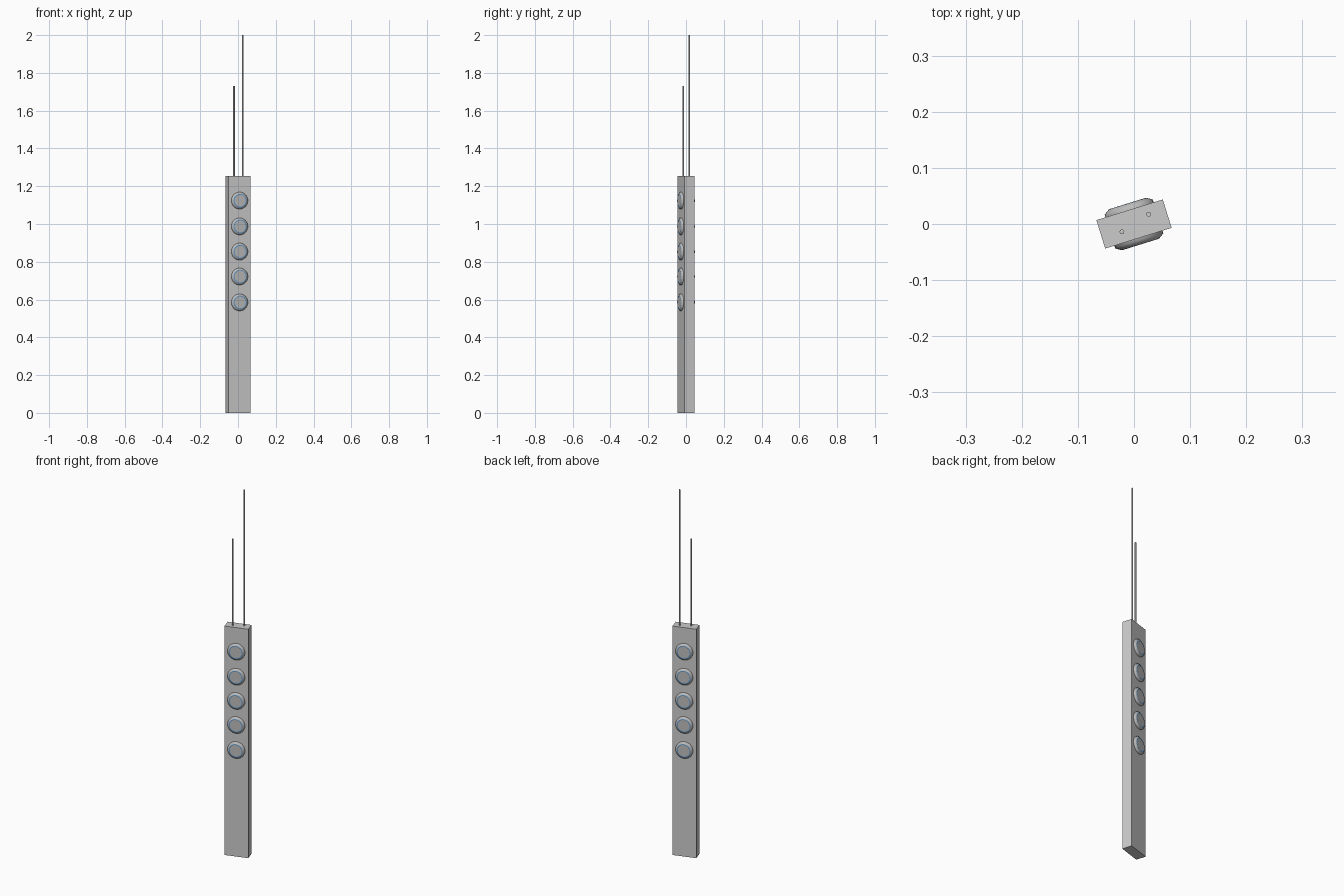
import bpy, bmesh, math
from mathutils import Matrix, Vector

if "Cube" in bpy.data.objects:
    bpy.data.objects.remove(bpy.data.objects["Cube"])

TURN = Matrix.Rotation(math.radians(17.3), 4, 'Z')
W, D, H = 0.124, 0.053, 1.255

blue = bpy.data.materials.new("lamp_blue")
blue.diffuse_color = (0.12, 0.32, 0.6, 1)
blue.use_nodes = True
blue.node_tree.nodes["Principled BSDF"].inputs["Base Color"].default_value = blue.diffuse_color
grey = bpy.data.materials.new("lamp_grey")
grey.diffuse_color = (0.5, 0.5, 0.5, 1)
grey.use_nodes = True
grey.node_tree.nodes["Principled BSDF"].inputs["Base Color"].default_value = grey.diffuse_color


def make(name, bm, matrix):
    bmesh.ops.recalc_face_normals(bm, faces=bm.faces)
    me = bpy.data.meshes.new(name)
    bm.to_mesh(me)
    bm.free()
    ob = bpy.data.objects.new(name, me)
    bpy.context.collection.objects.link(ob)
    me.transform(matrix)
    return ob


# Rectangular housing, turned about z
bm = bmesh.new()
bmesh.ops.create_cube(bm, size=1)
bmesh.ops.scale(bm, vec=(W, D, H), verts=bm.verts)
bmesh.ops.translate(bm, vec=(0, 0, H / 2), verts=bm.verts)
make("housing", bm, TURN)


# Bevelled round lamp: (radius, height) rings lathed about local z
def lamp(name, z, side):
    profile = [(0.045, -0.004), (0.045, 0.005), (0.036, 0.011),
               (0.033, 0.0118), (0.031, 0.011)]
    n = 32
    bm = bmesh.new()
    rings = [[bm.verts.new((r * math.cos(2 * math.pi * i / n),
                            r * math.sin(2 * math.pi * i / n), h))
              for i in range(n)] for r, h in profile]
    for k in range(len(rings) - 1):
        a, b = rings[k], rings[k + 1]
        for i in range(n):
            j = (i + 1) % n
            f = bm.faces.new((a[i], a[j], b[j], b[i]))
            f.material_index = 1 if k >= 2 else 0
            f.smooth = True
    bm.faces.new(rings[-1])
    bm.faces.new(rings[0][::-1])
    for e in bm.edges:
        if len(e.link_faces) == 2 and e.calc_face_angle(0) > math.radians(30):
            e.smooth = False
    # side -1 is the front, +1 the back
    place = (TURN @ Matrix.Translation((0, side * D / 2, z))
             @ Matrix.Rotation(-side * math.pi / 2, 4, 'X'))
    ob = make(name, bm, place)
    ob.data.materials.append(grey)
    ob.data.materials.append(blue)


for i, z in enumerate((1.124, 0.987, 0.854, 0.722, 0.585)):
    lamp(f"front_lamp_{i + 1}", z, -1)
    lamp(f"back_lamp_{i + 1}", z, 1)

# Two thin antennas of different length
for name, x, y, top in (("short_antenna", -0.0215, -0.014, 1.73),
                        ("long_antenna", 0.026, 0.0175, 2.0)):
    bm = bmesh.new()
    base = H - 0.01
    bmesh.ops.create_cone(bm, cap_ends=True, segments=12, radius1=0.0043,
                          radius2=0.0043, depth=top - base)
    for f in bm.faces:
        f.smooth = len(f.verts) == 4
    for e in bm.edges:
        e.smooth = all(f.smooth for f in e.link_faces)
    make(name, bm, Matrix.Translation((x, y, (top + base) / 2)))
